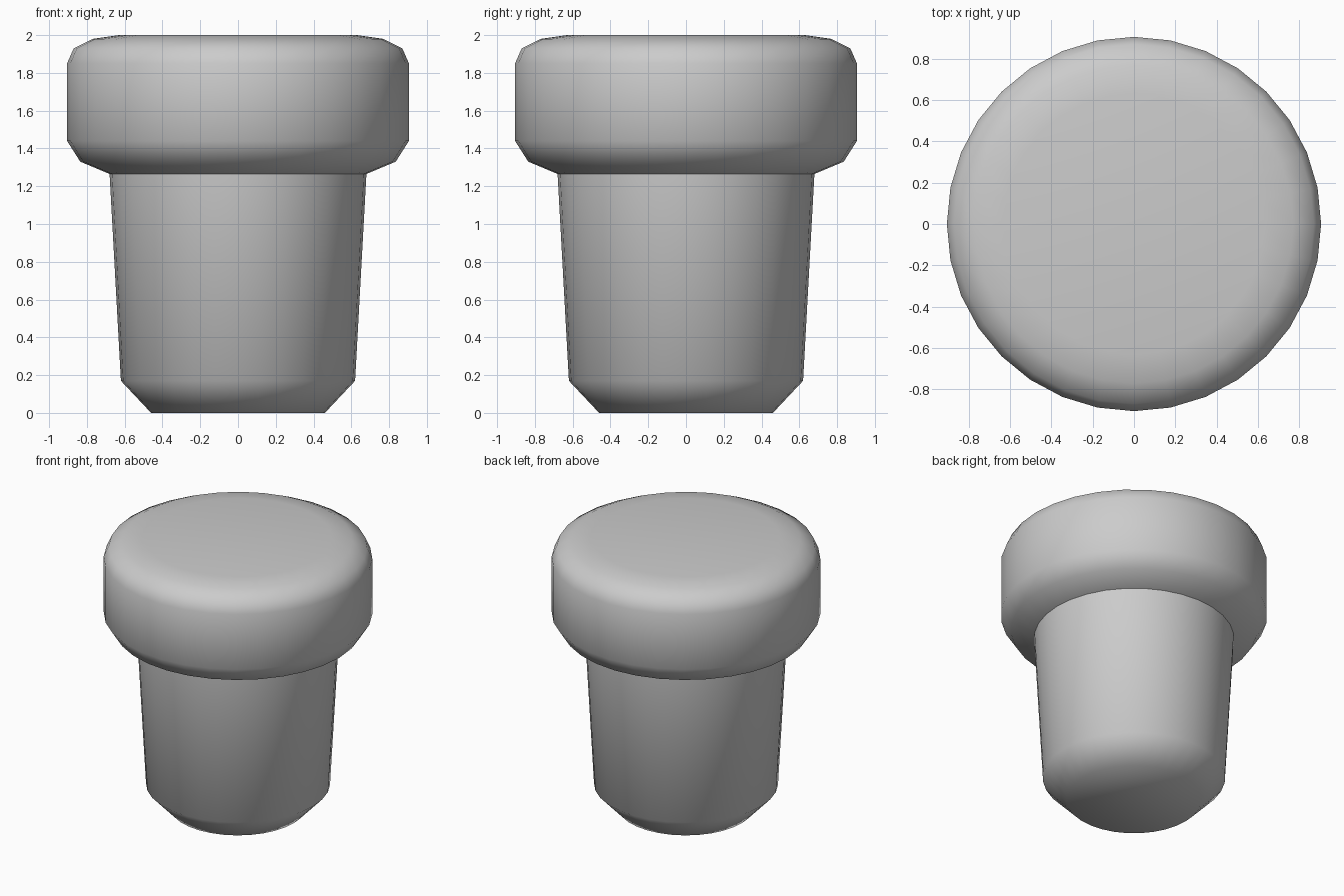
import bpy, bmesh
from math import cos, sin, pi, radians

if "Cube" in bpy.data.objects:
    bpy.data.objects.remove(bpy.data.objects["Cube"])

SEGMENTS = 32


def lathe(name, profile):
    """Revolve (radius, z) points, bottom to top, and cap both ends."""
    bm = bmesh.new()
    rings = [[bm.verts.new((r * cos(2 * pi * i / SEGMENTS), r * sin(2 * pi * i / SEGMENTS), z))
              for i in range(SEGMENTS)] for r, z in profile]
    for low, high in zip(rings, rings[1:]):
        for i in range(SEGMENTS):
            j = (i + 1) % SEGMENTS
            bm.faces.new((low[i], low[j], high[j], high[i]))
    bm.faces.new(rings[0][::-1])
    bm.faces.new(rings[-1])
    mesh = bpy.data.meshes.new(name)
    bm.to_mesh(mesh)
    bm.free()
    obj = bpy.data.objects.new(name, mesh)
    bpy.context.collection.objects.link(obj)
    bpy.ops.object.select_all(action='DESELECT')
    obj.select_set(True)
    bpy.context.view_layer.objects.active = obj
    bpy.ops.object.shade_smooth_by_angle(angle=radians(55))
    return obj


# Tapered stem with a chamfered foot, running up into the rounded head
stem = [(0.46, 0), (0.62, 0.17), (0.68, 1.265)]
head = [(0.835, 1.33), (0.905, 1.44), (0.905, 1.85), (0.87, 1.93), (0.77, 1.98), (0.63, 2.0)]
lathe("stopper", stem + head)
